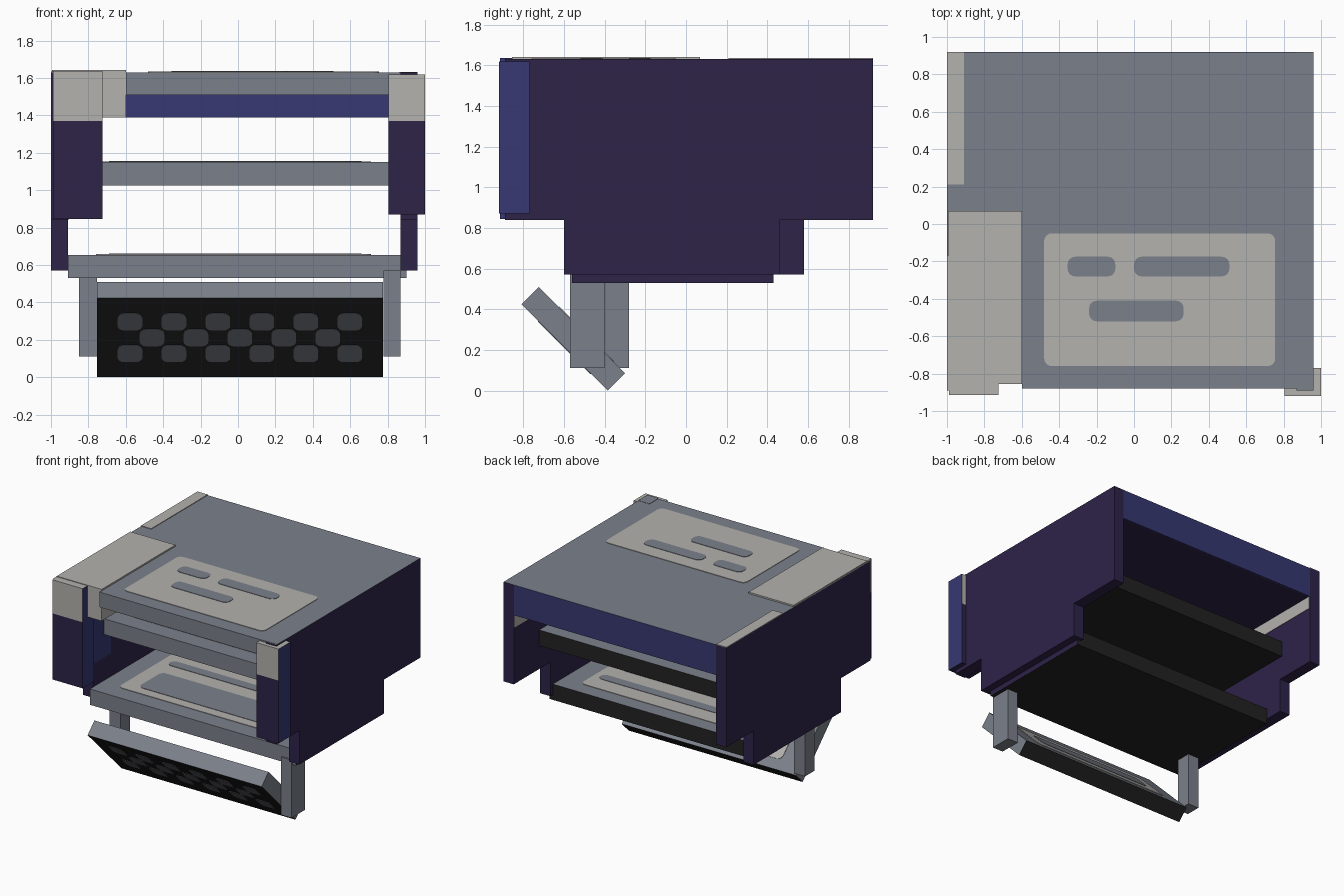
import bpy, bmesh, math
from mathutils import Matrix, Vector

cube = bpy.data.objects.get("Cube")
if cube:
    bpy.data.objects.remove(cube, do_unlink=True)


def material(name, hex_code):
    srgb = [int(hex_code[i:i + 2], 16) / 255 for i in (0, 2, 4)]
    rgba = [c / 12.92 if c < 0.04 else ((c + 0.055) / 1.055) ** 2.4 for c in srgb] + [1]
    mat = bpy.data.materials.new(name)
    mat.use_nodes = True
    mat.diffuse_color = rgba
    mat.node_tree.nodes["Principled BSDF"].inputs["Base Color"].default_value = rgba
    return mat


MATS = {n: material(n, h) for n, h in {
    "slate_grey": "7b808b", "warm_white": "b4b2ae", "deep_purple": "2e2349",
    "indigo": "373872", "black": "222222", "panel_grey": "6a6c75"}.items()}
NAMES = list(MATS)
GREY, WHITE, PURPLE, INDIGO, BLACK, DARK = NAMES
AXES = {"+x": (1, 0, 0), "-x": (-1, 0, 0), "+y": (0, 1, 0),
        "-y": (0, -1, 0), "+z": (0, 0, 1), "-z": (0, 0, -1)}


def finish(name, bm, matrix=None):
    mesh = bpy.data.meshes.new(name)
    bm.to_mesh(mesh)
    bm.free()
    for n in NAMES:
        mesh.materials.append(MATS[n])
    obj = bpy.data.objects.new(name, mesh)
    bpy.context.collection.objects.link(obj)
    if matrix:
        obj.matrix_world = matrix
    return obj


def box(name, x, y, z, base, sides=None, matrix=None, band=None):
    """Box from ranges; sides recolours by direction, band = (height, colour above)."""
    bm = bmesh.new()
    bmesh.ops.create_cube(bm, size=1)
    for v in bm.verts:
        v.co = Vector([r[0] if c < 0 else r[1] for c, r in zip(v.co, (x, y, z))])
    if band:
        bmesh.ops.bisect_plane(bm, geom=bm.verts[:] + bm.edges[:] + bm.faces[:],
                               plane_co=(0, 0, band[0]), plane_no=(0, 0, 1))
    bm.normal_update()
    for f in bm.faces:
        colour = base
        if band and f.calc_center_median().z > band[0]:
            colour = band[1]
        for key, c in (sides or {}).items():
            if f.normal.dot(Vector(AXES[key])) > 0.9:
                colour = c
        f.material_index = NAMES.index(colour)
    return finish(name, bm, matrix)


def plates(name, rects, z, thick, colour, radius, matrix=None):
    """Thin rounded plates; each rect is (x0, x1, y0, y1)."""
    bm = bmesh.new()
    for x0, x1, y0, y1 in rects:
        r = min(radius, (x1 - x0) / 2.01, (y1 - y0) / 2.01)
        corners = ((x1 - r, y1 - r), (x0 + r, y1 - r), (x0 + r, y0 + r), (x1 - r, y0 + r))
        verts = []
        for q, (cx, cy) in enumerate(corners):
            for s in range(5):
                a = math.pi / 2 * (q + s / 4)
                verts.append(bm.verts.new((cx + r * math.cos(a), cy + r * math.sin(a), z)))
        face = bm.faces.new(verts)
        ext = bmesh.ops.extrude_face_region(bm, geom=[face])
        moved = [g for g in ext["geom"] if isinstance(g, bmesh.types.BMVert)]
        bmesh.ops.translate(bm, verts=moved, vec=(0, 0, thick))
    bmesh.ops.recalc_face_normals(bm, faces=bm.faces[:])
    for f in bm.faces:
        f.material_index = NAMES.index(colour)
    return finish(name, bm, matrix)


# Side walls with stepped lower skirts
wall_x = {"left": (0.87, 0.96), "right": (-1, -0.91)}
skirt_y = {"left": (-0.6, 0.46), "right": (-0.52, 0.58)}
for side, x in wall_x.items():
    box(side + "_wall", x, (-0.89, 0.92), (0.84, 1.63), PURPLE, {"+z": GREY})
    box(side + "_wall_skirt", x, skirt_y[side], (0.57, 0.84), PURPLE)
    inner = x[0] - 0.004 if side == "left" else x[1]
    box(side + "_inner_band", (inner, inner + 0.004), (0.2, 0.915), (1.29, 1.39), WHITE)
box("right_inner_panel", (-0.91, -0.906), (-0.6, -0.3), (0.84, 1.39), INDIGO)

# Pale strips on top of the right wall
for i, y in enumerate(((-0.89, -0.17), (0.21, 0.92))):
    box("right_wall_cap_%d" % (i + 1), (-1, -0.91), y, (1.63, 1.635), WHITE)

# Front posts, pale above and purple below
box("left_front_post", (0.805, 1), (-0.92, -0.77), (0.87, 1.62), PURPLE,
    {"+x": INDIGO, "-x": INDIGO, "+z": WHITE}, band=(1.37, WHITE))
box("right_front_post", (-0.99, -0.725), (-0.915, -0.77), (0.845, 1.637), PURPLE,
    {"+x": INDIGO, "+z": WHITE}, band=(1.37, WHITE))
box("right_corner_block", (-0.995, -0.6), (-0.855, 0.07), (1.39, 1.642), WHITE)

# Top slab, its step beside the corner block, and the core beneath
box("top_slab", (-0.6, 0.87), (-0.88, 0.918), (1.51, 1.63), GREY)
box("top_slab_side", (-0.91, -0.6), (0.07, 0.918), (1.51, 1.63), GREY)
box("left_wall_front_cap", (0.86, 0.96), (-0.88, -0.77), (1.622, 1.632), GREY)
box("top_core", (-0.91, 0.87), (-0.4, 0.915), (1.39, 1.51), INDIGO, {"-z": PURPLE})
box("back_strip", (-0.91, 0.87), (0.905, 0.92), (1.39, 1.629), INDIGO)

# Rounded badge on the top with three slots
plates("top_badge", [(-0.48, 0.755, -0.76, -0.05)], 1.629, 0.005, WHITE, 0.04)
plates("top_badge_slots", [(-0.355, -0.1, -0.28, -0.175), (0, 0.51, -0.28, -0.175),
                           (-0.24, 0.265, -0.52, -0.41)], 1.63, 0.007, GREY, 0.04)


# Shelves with pale inlays
def shelf(name, x, y, z):
    box(name, x, y, z, GREY, {"+y": BLACK, "-z": BLACK, "+x": PURPLE, "-x": PURPLE})
    y0 = y[0]
    plates(name + "_inlay", [(-0.76, 0.71, y0 + 0.14, y0 + 0.87)], z[1] - 0.001, 0.005, WHITE, 0.04)
    plates(name + "_inlay_slots", [(-0.69, 0.66, y0 + 0.65, y0 + 0.73),
                                   (-0.64, 0.6, y0 + 0.22, y0 + 0.52)],
           z[1], 0.007, GREY, 0.04)


shelf("middle_shelf", (-0.91, 0.87), (-0.39, 0.6), (1.025, 1.15))
shelf("lower_shelf", (-0.91, 0.9), (-0.56, 0.43), (0.53, 0.655))

# Legs
box("left_leg", (0.778, 0.87), (-0.57, -0.4), (0.11, 0.57), GREY)
box("right_leg", (-0.85, -0.755), (-0.4, -0.28), (0.11, 0.53), GREY)

# Tilted kick panel with a checker relief on the face
tilt = Matrix.Translation((0.01, -0.555, 0.255)) @ Matrix.Rotation(math.radians(135), 4, "X")
box("kick_panel", (-0.765, 0.765), (-0.3, 0.3), (-0.06, 0.06), GREY,
    {"+z": BLACK, "-y": BLACK}, tilt)
cells = []
for row, v in enumerate((-0.12, 0, 0.12)):
    count = 5 if row == 1 else 6
    for i in range(count):
        u = (i - (count - 1) / 2) * 0.235
        cells.append((u - 0.066, u + 0.066, v - 0.064, v + 0.064))
plates("kick_panel_checker", cells, 0.059, 0.004, DARK, 0.035, tilt)
plates("kick_panel_inlay", [(-0.6, 0.6, -0.22, 0.16)], -0.064, 0.005, WHITE, 0.04, tilt)
plates("kick_panel_inlay_slot", [(-0.5, 0.5, -0.12, 0.06)], -0.066, 0.006, GREY, 0.04, tilt)
